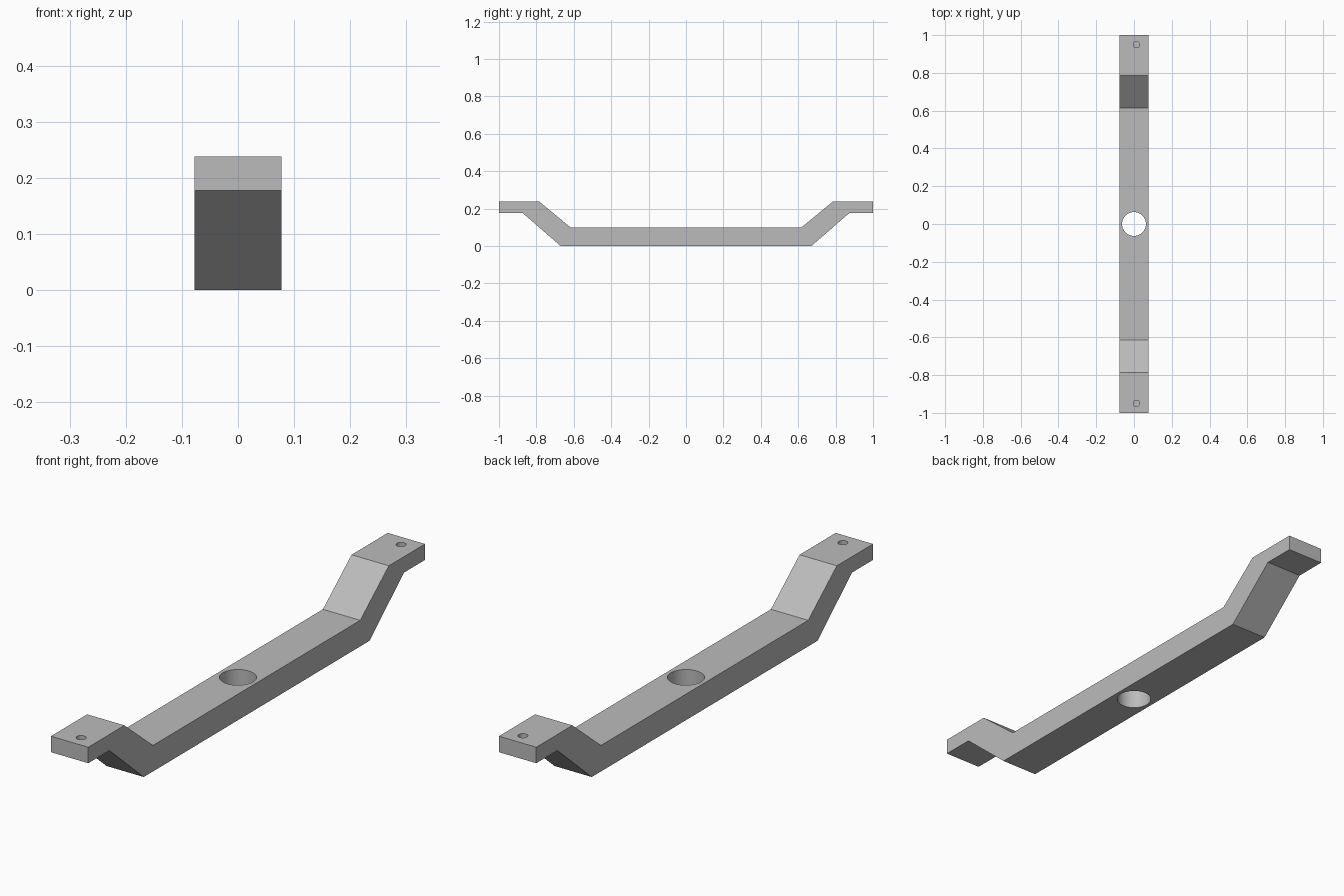
import bpy, bmesh

cube = bpy.data.objects.get("Cube")
if cube:
    bpy.data.objects.remove(cube, do_unlink=True)

HALF_WIDTH = 0.0775

grey = bpy.data.materials.new("plain grey")
grey.use_nodes = True
colour = (0.5, 0.5, 0.5, 1)
grey.diffuse_color = colour
grey.node_tree.nodes["Principled BSDF"].inputs["Base Color"].default_value = colour

# Bent bar: one half of the side profile, mirrored and extruded across the width
top = [(0.615, 0.098), (0.785, 0.238), (1, 0.238)]
bottom = [(1, 0.178), (0.875, 0.178), (0.67, 0)]
half = top + bottom
profile = half + [(-y, z) for y, z in reversed(half)]

bm = bmesh.new()
face = bm.faces.new([bm.verts.new((-HALF_WIDTH, y, z)) for y, z in profile])
side = bmesh.ops.extrude_face_region(bm, geom=[face])
moved = [v for v in side["geom"] if isinstance(v, bmesh.types.BMVert)]
bmesh.ops.translate(bm, verts=moved, vec=(2 * HALF_WIDTH, 0, 0))
bmesh.ops.recalc_face_normals(bm, faces=bm.faces)
mesh = bpy.data.meshes.new("bent_bar")
bm.to_mesh(mesh)
bm.free()
bar = bpy.data.objects.new("bent_bar", mesh)
bpy.context.collection.objects.link(bar)
mesh.materials.append(grey)


def drill(name, x, y, radius, low, high, sides):
    """Cut a vertical round hole in the bar between two heights."""
    bpy.ops.mesh.primitive_cylinder_add(vertices=sides, radius=radius, depth=high - low,
                                        location=(x, y, (low + high) / 2))
    cutter = bpy.context.object
    cutter.name = name
    cutter.data.materials.append(grey)
    cutter.hide_render = True
    cut = bar.modifiers.new(name, 'BOOLEAN')
    cut.operation = 'DIFFERENCE'
    cut.solver = 'EXACT'
    cut.object = cutter
    bpy.ops.object.select_all(action='DESELECT')
    bpy.context.view_layer.objects.active = bar
    bar.select_set(True)
    bpy.ops.object.modifier_apply(modifier=name)
    bpy.data.objects.remove(cutter, do_unlink=True)


# Through hole in the middle, blind screw holes in the end tabs
drill("centre_hole", 0, 0, 0.063, -0.1, 0.2, 64)
for end, sign in (("front", -1), ("back", 1)):
    drill(end + "_screw_hole", 0.013, sign * 0.95, 0.017, 0.195, 0.3, 32)

bpy.ops.object.shade_smooth_by_angle()
